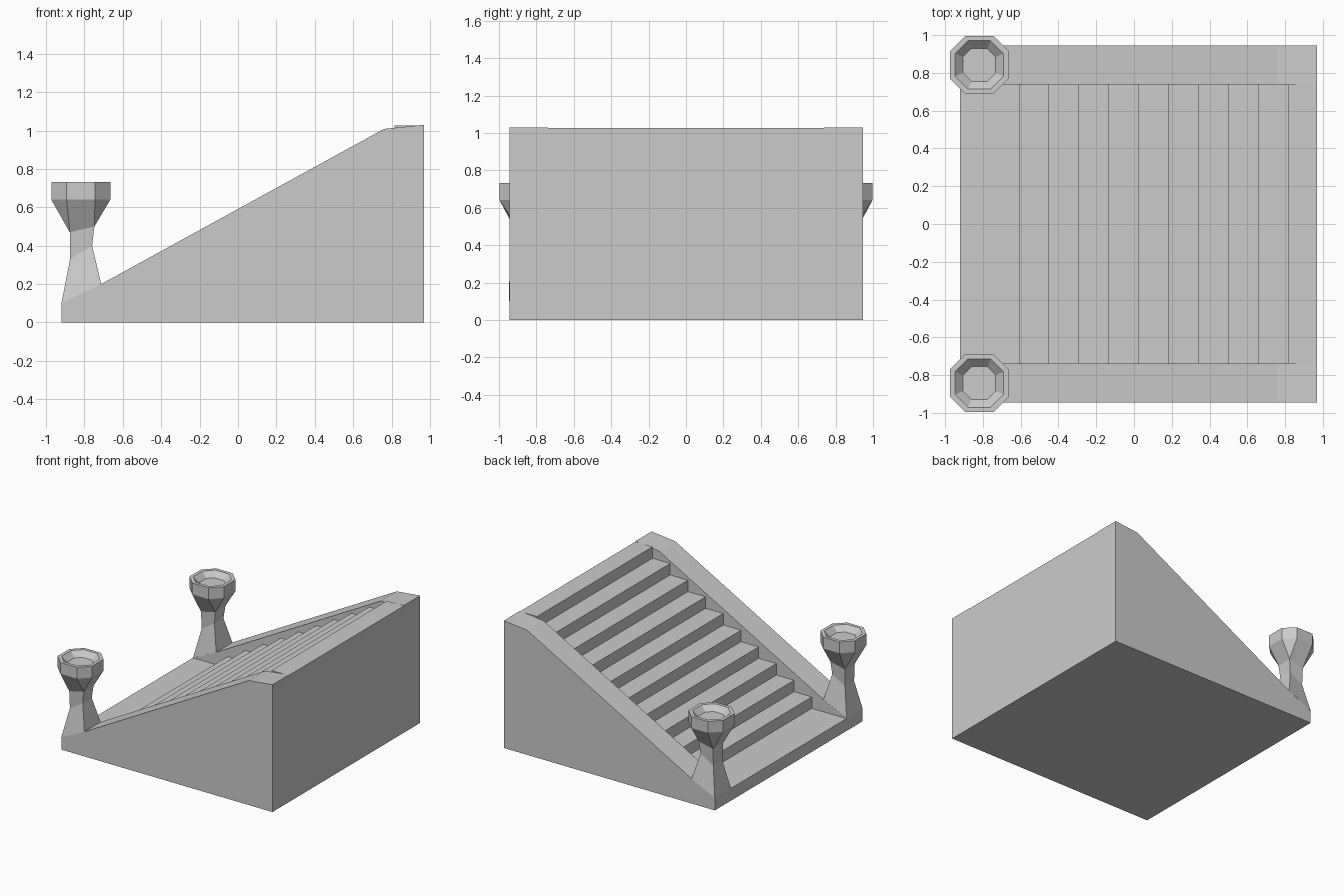
import bpy, bmesh

if "Cube" in bpy.data.objects:
    bpy.data.objects.remove(bpy.data.objects["Cube"])


def make_object(name, bm, mirror=False):
    bmesh.ops.remove_doubles(bm, verts=bm.verts, dist=1e-4)
    bmesh.ops.recalc_face_normals(bm, faces=bm.faces)
    mesh = bpy.data.meshes.new(name)
    bm.to_mesh(mesh)
    bm.free()
    ob = bpy.data.objects.new(name, mesh)
    bpy.context.collection.objects.link(ob)
    if mirror:
        mod = ob.modifiers.new("Mirror", 'MIRROR')
        mod.use_axis = (False, True, False)
        mod.use_mirror_merge = False
    return ob


def extrude_profile(name, pts, y0, y1, mirror=False):
    bm = bmesh.new()
    face = bm.faces.new([bm.verts.new((x, y0, z)) for x, z in pts])
    res = bmesh.ops.extrude_face_region(bm, geom=[face])
    moved = [g for g in res["geom"] if isinstance(g, bmesh.types.BMVert)]
    bmesh.ops.translate(bm, verts=moved, vec=(0, y1 - y0, 0))
    return make_object(name, bm, mirror)


LEFT, RIGHT = -0.92, 0.97
INNER, OUTER = 0.738, 0.945
BASE, TOP = 0.10, 1.026

# Staircase: ten equal risers after a deep first tread
count, first, run = 10, -0.61, 0.1585
rise = (TOP - BASE) / count
steps = [(LEFT, 0), (LEFT, BASE)]
for i in range(count):
    x = first + i * run
    steps += [(x, BASE + i * rise), (x, BASE + (i + 1) * rise)]
steps += [(RIGHT, TOP), (RIGHT, 0)]
extrude_profile("stairs", steps, -INNER, INNER)

# Sloped side walls
wall = [(LEFT, 0), (LEFT, 0.10), (-0.713, 0.20), (0.76, 1.008),
        (RIGHT, 1.03), (RIGHT, 0)]
extrude_profile("side_walls", wall, INNER, OUTER, mirror=True)

# Posts: square waisted shaft flaring into an octagonal hollow bowl
CX, CY = -0.819, 0.8425


def ring(bm, cx, half, flat, z_left, z_right):
    h, f = half, flat
    corners = [(h, -f), (h, f), (f, h), (-f, h), (-h, f), (-h, -f), (-f, -h), (f, -h)]
    return [bm.verts.new((cx + x, CY + y,
                          z_left + (z_right - z_left) * (x + h) / (2 * h)))
            for x, y in corners]


# centre x, half width, half length of flat side, z at left, z at right
sections = [
    (-0.8165, 0.1035, 0.1035, 0.10, 0.20),
    (-0.8175, 0.0575, 0.0575, 0.33, 0.40),
    (-0.8125, 0.0640, 0.0640, 0.47, 0.50),
    (CX, 0.154, 0.074, 0.64, 0.64),
    (CX, 0.154, 0.074, 0.732, 0.732),
    (CX, 0.128, 0.060, 0.732, 0.732),
    (CX, 0.087, 0.042, 0.69, 0.69),
]
bm = bmesh.new()
rings = [ring(bm, *s) for s in sections]
for a, b in zip(rings, rings[1:]):
    for i in range(8):
        j = (i + 1) % 8
        bm.faces.new((a[i], a[j], b[j], b[i]))
bm.faces.new(rings[-1])
bmesh.ops.dissolve_degenerate(bm, dist=1e-4, edges=bm.edges)
make_object("bowl_posts", bm, mirror=True)
